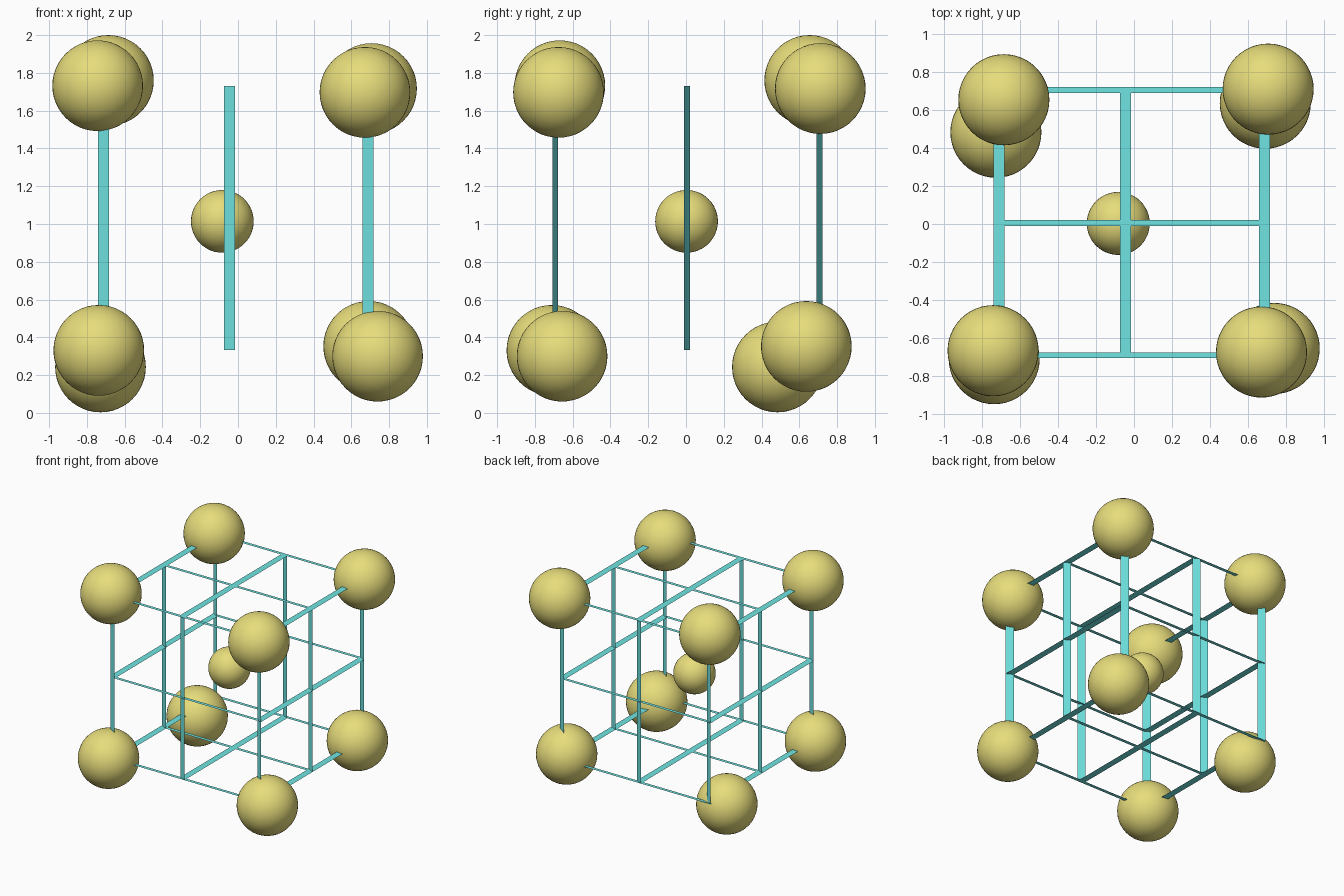
import bpy, bmesh
from mathutils import Vector

if "Cube" in bpy.data.objects:
    bpy.data.objects.remove(bpy.data.objects["Cube"])


def material(name, rgb):
    m = bpy.data.materials.new(name)
    m.diffuse_color = (*rgb, 1)
    m.use_nodes = True
    m.node_tree.nodes["Principled BSDF"].inputs["Base Color"].default_value = m.diffuse_color
    return m


ball_mat = material("yellow", (0.80, 0.72, 0.20))
bar_mat = material("cyan", (0.16, 0.78, 0.76))

# Lattice: every cube edge plus a cross on each face, as flat ribbons
# all swept along the same diagonal direction
grid = [(-0.711, -0.045, 0.688), (-0.692, 0.006, 0.706), (0.334, 1.032, 1.73)]
half = Vector((0.029, -0.0155, 0))
bm = bmesh.new()
for axis in range(3):
    u, v = (axis + 1) % 3, (axis + 2) % 3
    for i in range(3):
        for j in range(3):
            if i == 1 and j == 1:
                continue
            a = Vector()
            a[axis], a[u], a[v] = grid[axis][0], grid[u][i], grid[v][j]
            b = a.copy()
            b[axis] = grid[axis][2]
            bm.faces.new([bm.verts.new(p) for p in (a - half, b - half, b + half, a + half)])
mesh = bpy.data.meshes.new("lattice_frame")
bm.to_mesh(mesh)
bm.free()
frame = bpy.data.objects.new("lattice_frame", mesh)
bpy.context.collection.objects.link(frame)
mesh.materials.append(bar_mat)


def ball(name, loc, radius):
    bpy.ops.mesh.primitive_uv_sphere_add(segments=48, ring_count=24, radius=radius, location=loc)
    o = bpy.context.object
    o.name = name
    o.data.materials.append(ball_mat)
    bpy.ops.object.shade_smooth()


# Corner balls, each slightly off its corner, and the small centre ball
ball("corner_top_front_left", (-0.743, -0.668, 1.732), 0.24)
ball("corner_top_back_left", (-0.686, 0.655, 1.760), 0.24)
ball("corner_top_front_right", (0.672, -0.675, 1.697), 0.24)
ball("corner_top_back_right", (0.707, 0.711, 1.717), 0.24)
ball("corner_bottom_front_left", (-0.737, -0.710, 0.331), 0.24)
ball("corner_bottom_back_left", (-0.728, 0.484, 0.243), 0.24)
ball("corner_bottom_front_right", (0.739, -0.656, 0.300), 0.24)
ball("corner_bottom_back_right", (0.692, 0.637, 0.352), 0.24)
ball("centre_ball", (-0.083, 0.003, 1.014), 0.166)
